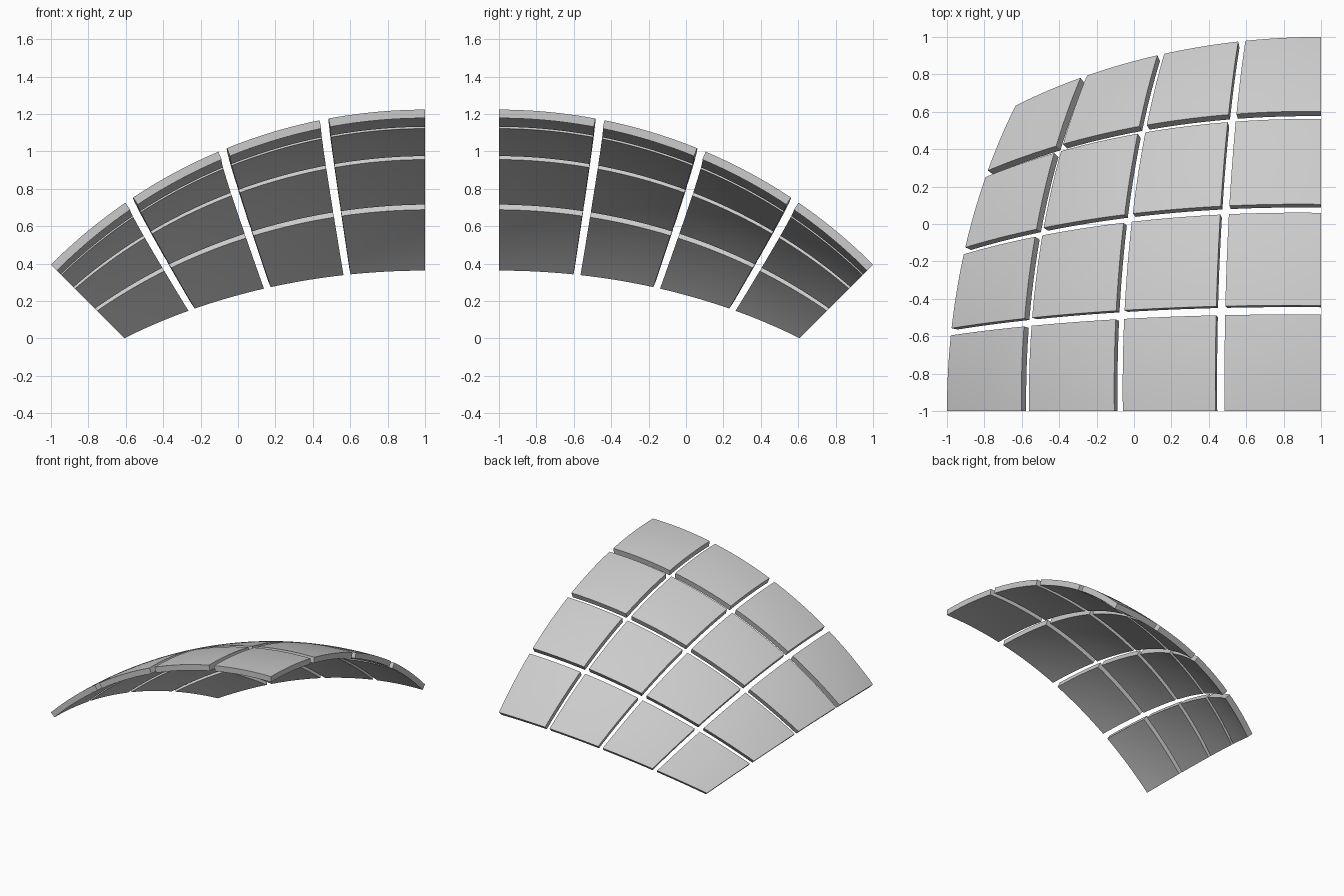
import bpy, bmesh, math
from mathutils import Vector

cube = bpy.data.objects.get("Cube")
if cube:
    bpy.data.objects.remove(cube, do_unlink=True)

OUTER = 2 * math.sqrt(2)          # radius of the outer shell
INNER = 2.783                     # radius of the inner shell
CENTRE = Vector((1, -1, -1.605))  # centre of the sphere
COUNT, GAP = 4, 1 / 45            # panels per side, gap as a share of the side
WIDTH = (1 - (COUNT - 1) * GAP) / COUNT
STEPS = 10

# Corner directions of the quarter of a spherical cube face
APEX = Vector((0, 0, 1))
LEFT = Vector((-1, 0, 1)).normalized()
BACK = Vector((0, 1, 1)).normalized()
CORNER = Vector((-1, 1, 1)).normalized()

grey = bpy.data.materials.new("panel grey")
grey.use_nodes = True
grey.diffuse_color = (0.6, 0.6, 0.6, 1)
grey.node_tree.nodes["Principled BSDF"].inputs["Base Color"].default_value = (0.6, 0.6, 0.6, 1)


def arc(a, b, t):
    """Point at share t along the great arc from a to b."""
    angle = a.angle(b)
    return (a * math.sin((1 - t) * angle) + b * math.sin(t * angle)) / math.sin(angle)


def direction(u, v):
    """Direction inside the patch, the same for both axes."""
    across = arc(arc(APEX, LEFT, u), arc(BACK, CORNER, u), v)
    along = arc(arc(APEX, BACK, v), arc(LEFT, CORNER, v), u)
    return (across + along).normalized()


def add_panel(col, row):
    """One curved tile with radial side walls."""
    bm = bmesh.new()
    bmesh.ops.create_grid(bm, x_segments=STEPS, y_segments=STEPS, size=0.5)
    for vert in bm.verts:
        u = col * (WIDTH + GAP) + (vert.co.x + 0.5) * WIDTH
        v = row * (WIDTH + GAP) + (vert.co.y + 0.5) * WIDTH
        vert.co = direction(u, v) * OUTER
    result = bmesh.ops.extrude_face_region(bm, geom=bm.faces[:], use_keep_orig=True)
    for item in result["geom"]:
        if isinstance(item, bmesh.types.BMVert):
            item.co *= INNER / OUTER
    bmesh.ops.translate(bm, verts=bm.verts[:], vec=CENTRE)
    bmesh.ops.recalc_face_normals(bm, faces=bm.faces[:])

    name = f"dome_panel_{row + 1}_{col + 1}"
    mesh = bpy.data.meshes.new(name)
    bm.to_mesh(mesh)
    bm.free()
    mesh.materials.append(grey)
    panel = bpy.data.objects.new(name, mesh)
    bpy.context.collection.objects.link(panel)
    return panel


# Four by four tiles
bpy.ops.object.select_all(action='DESELECT')
for row in range(COUNT):
    for col in range(COUNT):
        panel = add_panel(col, row)
        panel.select_set(True)
        bpy.context.view_layer.objects.active = panel
bpy.ops.object.shade_smooth_by_angle(angle=math.radians(30))
